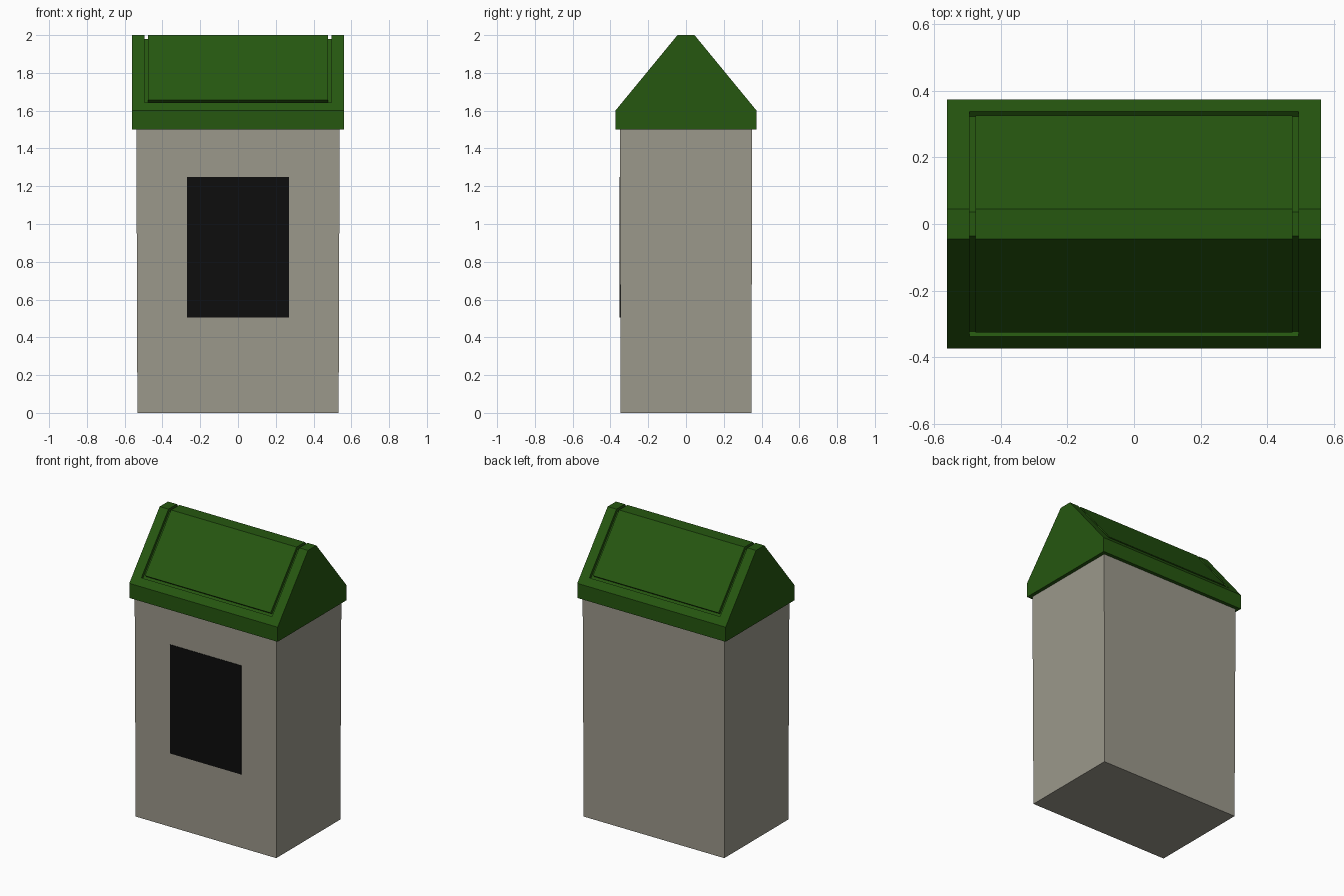
import bpy
import bmesh
from mathutils import Vector

cube = bpy.data.objects.get("Cube")
if cube:
    bpy.data.objects.remove(cube, do_unlink=True)


def material(name, rgb):
    mat = bpy.data.materials.new(name)
    mat.use_nodes = True
    colour = (*rgb, 1.0)
    mat.diffuse_color = colour
    mat.node_tree.nodes["Principled BSDF"].inputs["Base Color"].default_value = colour
    return mat


def add_object(name, bm, mat):
    bmesh.ops.recalc_face_normals(bm, faces=bm.faces)
    mesh = bpy.data.meshes.new(name)
    bm.to_mesh(mesh)
    bm.free()
    mesh.materials.append(mat)
    obj = bpy.data.objects.new(name, mesh)
    bpy.context.collection.objects.link(obj)
    return obj


def box(lo, hi):
    bm = bmesh.new()
    bmesh.ops.create_cube(bm, size=1)
    lo, hi = Vector(lo), Vector(hi)
    for v in bm.verts:
        v.co = (lo + hi) / 2 + v.co * (hi - lo)
    return bm


stone = material("warm grey", (0.33, 0.315, 0.26))
green = material("dark green", (0.019, 0.095, 0.005))
black = material("near black", (0.004, 0.004, 0.004))

# Body: tall box, very slightly narrower at the foot
bm = box((-0.538, -0.35, 0), (0.538, 0.35, 1.5))
for v in bm.verts:
    if v.co.z < 0.1:
        v.co.x *= 0.99
        v.co.y *= 0.99
add_object("body", bm, stone)

# Front opening: thin dark plate
add_object("front_opening", box((-0.27, -0.353, 0.505), (0.27, -0.345, 1.25)), black)

# Roof: gabled profile swept along x
HALF_X, EAVE_Y, RIDGE_Y = 0.562, 0.374, 0.045
EAVE_Z, TOP_Z = 1.6, 2.0
half = [(EAVE_Y, 1.5), (EAVE_Y, EAVE_Z), (RIDGE_Y, TOP_Z)]
profile = half + [(-y, z) for y, z in reversed(half)]
bm = bmesh.new()
end = bm.faces.new([bm.verts.new((-HALF_X, y, z)) for y, z in profile])
swept = bmesh.ops.extrude_face_region(bm, geom=[end], use_keep_orig=True)
for v in swept["geom"]:
    if isinstance(v, bmesh.types.BMVert):
        v.co.x = HALF_X
bmesh.ops.recalc_face_normals(bm, faces=bm.faces)

# Roof groove: cut its outline into the slopes, then sink the ring
OUT_X, IN_X, OUT_Y, IN_Y, DEPTH = 0.495, 0.476, 0.339, 0.327, 0.02
for axis, offsets in ((Vector((1, 0, 0)), (OUT_X, IN_X)),
                      (Vector((0, 1, 0)), (OUT_Y, IN_Y))):
    for offset in offsets:
        for side in (-1, 1):
            top = [f for f in bm.faces if f.normal.z > 0.1]
            geom = top + list({e for f in top for e in f.edges}) \
                + list({v for f in top for v in f.verts})
            bmesh.ops.bisect_plane(bm, geom=geom, plane_co=axis * offset * side,
                                   plane_no=axis)
bm.normal_update()


def in_ring(face):
    c = face.calc_center_median()
    x, y = abs(c.x), abs(c.y)
    return face.normal.z > 0.1 and x < OUT_X and y < OUT_Y and (x > IN_X or y > IN_Y)


slope = Vector((0, TOP_Z - EAVE_Z, EAVE_Y - RIDGE_Y)).normalized()
ring = [f for f in bm.faces if in_ring(f)]
sunk = bmesh.ops.extrude_face_region(bm, geom=ring)
for v in sunk["geom"]:
    if isinstance(v, bmesh.types.BMVert):
        side = 1 if v.co.y > 0 else -1
        if abs(v.co.y) < RIDGE_Y + 0.01:
            inward = Vector((0, side * (1 - slope.z) / slope.y, 1))
        else:
            inward = Vector((0, side * slope.y, slope.z))
        v.co -= inward * DEPTH
left_over = [f for f in ring if f.is_valid]
if left_over:
    bmesh.ops.delete(bm, geom=left_over, context='FACES')
add_object("roof", bm, green)
